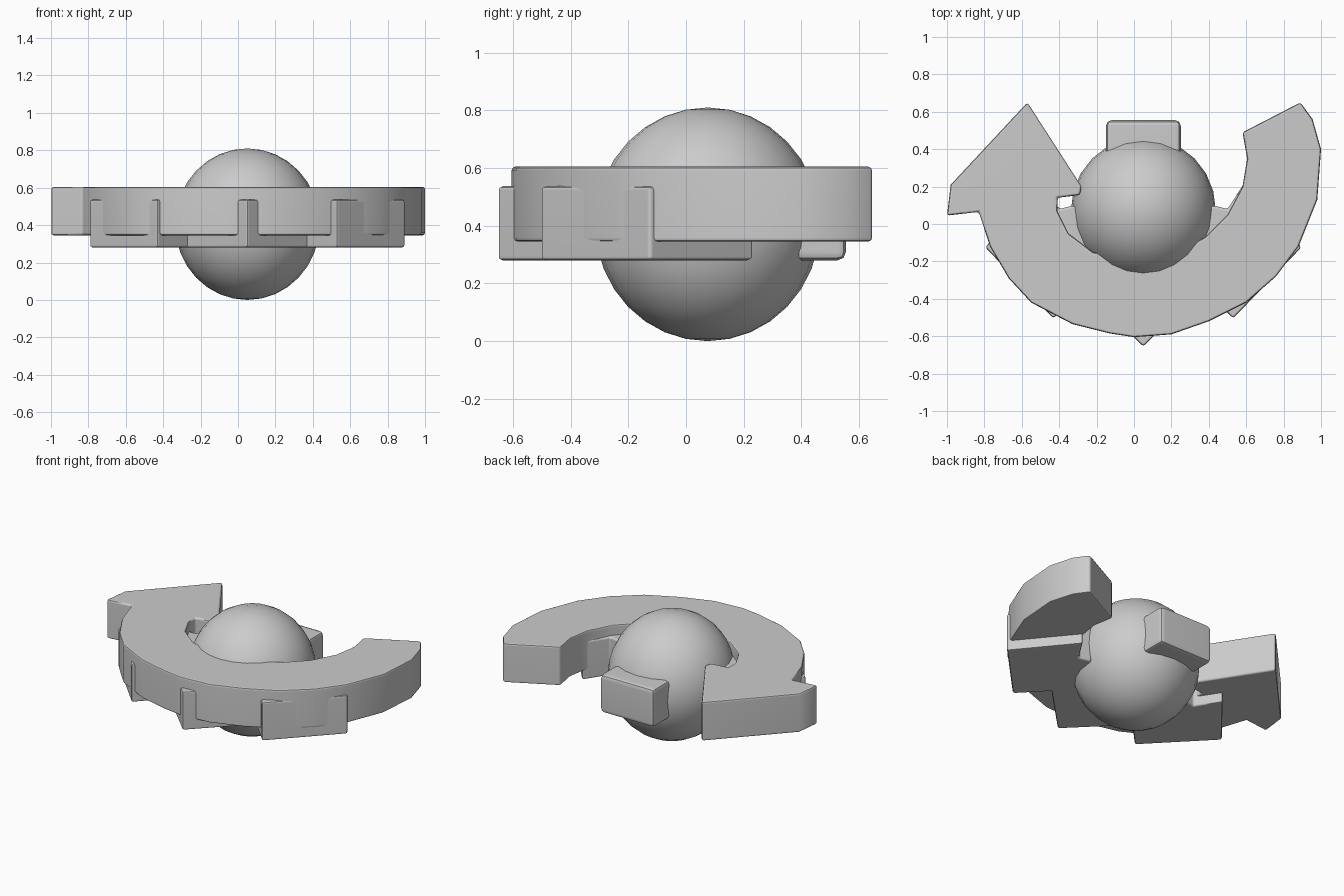
import bpy, bmesh, math

if "Cube" in bpy.data.objects:
    bpy.data.objects.remove(bpy.data.objects["Cube"])

grey = bpy.data.materials.new("plain_grey")
grey.diffuse_color = (0.6, 0.6, 0.6, 1)
grey.use_nodes = True
grey.node_tree.nodes["Principled BSDF"].inputs["Base Color"].default_value = grey.diffuse_color


def finish(ob, angle):
    ob.data.materials.append(grey)
    bpy.ops.object.select_all(action='DESELECT')
    ob.select_set(True)
    bpy.context.view_layer.objects.active = ob
    for m in list(ob.modifiers):
        bpy.ops.object.modifier_apply(modifier=m.name)
    bpy.ops.object.shade_smooth_by_angle(angle=math.radians(angle))


def slab(name, outline, z0, z1, bevel):
    """Extrude a flat outline between two heights and round its edges."""
    bm = bmesh.new()
    face = bm.faces.new([bm.verts.new((x, y, z0)) for x, y in outline])
    ext = bmesh.ops.extrude_face_region(bm, geom=[face])
    for v in ext["geom"]:
        if isinstance(v, bmesh.types.BMVert):
            v.co.z = z1
    bmesh.ops.recalc_face_normals(bm, faces=bm.faces)
    me = bpy.data.meshes.new(name)
    bm.to_mesh(me)
    bm.free()
    ob = bpy.data.objects.new(name, me)
    bpy.context.collection.objects.link(ob)
    b = ob.modifiers.new("round", 'BEVEL')
    b.width, b.segments = bevel, 2
    b.limit_method, b.angle_limit = 'ANGLE', math.radians(40)
    finish(ob, 42)
    w = ob.modifiers.new("flat_shading", 'WEIGHTED_NORMAL')
    w.keep_sharp = True
    return ob


# Central ball
bpy.ops.mesh.primitive_uv_sphere_add(segments=24, ring_count=16, radius=1,
                                     location=(0.05, 0.075, 0.405))
ball = bpy.context.object
ball.name = "central_ball"
ball.scale = (0.387, 0.39, 0.405)
finish(ball, 60)

# Curved arrow: outer arc, head, inner arc
arrow = [(0.89, 0.65), (0.955, 0.56), (1.0, 0.40), (0.98, 0.13), (0.88, -0.12),
         (0.76, -0.28), (0.60, -0.42), (0.40, -0.52), (0.20, -0.59), (0.0, -0.605),
         (-0.13, -0.585), (-0.33, -0.535), (-0.55, -0.42), (-0.67, -0.29),
         (-0.77, -0.12), (-0.83, 0.065), (-1.0, 0.045), (-0.98, 0.21),
         (-0.57, 0.65), (-0.28, 0.20), (-0.29, 0.155), (-0.41, 0.14),
         (-0.41, 0.07), (-0.35, -0.05), (-0.22, -0.15), (0.0, -0.20),
         (0.20, -0.17), (0.38, -0.07), (0.50, 0.05), (0.58, 0.20),
         (0.605, 0.35), (0.58, 0.49)]
slab("curved_arrow", arrow, 0.345, 0.605, 0.014)

# Notched side blocks, mirrored about the ball
side = [(0.895, -0.125), (0.60, 0.235), (0.50, 0.08), (0.42, 0.10),
        (0.20, -0.16), (0.53, -0.505)]
slab("right_block", side, 0.28, 0.537, 0.014)
slab("left_block", [(0.10 - x, y) for x, y in side], 0.28, 0.537, 0.014)

# Front block with its corner pointing forward
slab("front_block", [(0.05, -0.655), (0.43, -0.275), (0.30, -0.12),
                     (-0.20, -0.12), (-0.33, -0.275)], 0.28, 0.537, 0.014)

# Square rear block
slab("rear_block", [(-0.15, 0.20), (0.25, 0.20), (0.25, 0.555), (-0.15, 0.555)],
     0.28, 0.537, 0.03)
